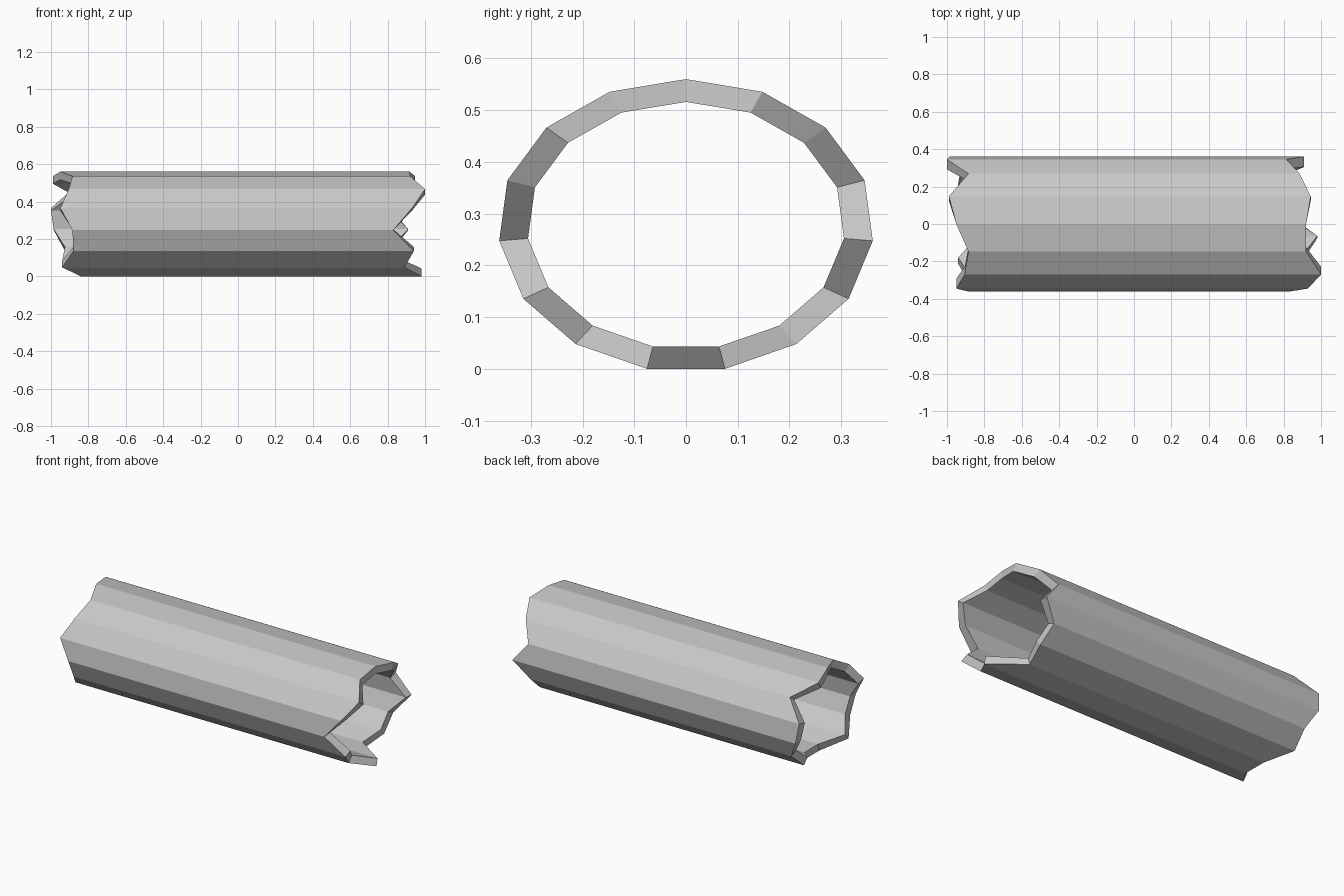
import bpy
import bmesh
import math

if "Cube" in bpy.data.objects:
    bpy.data.objects.remove(bpy.data.objects["Cube"])

SIDES = 15
CENTRE_Z = 0.277
OUTER = (0.363, 0.283)   # half width, half height
INNER = (0.307, 0.239)

# jagged end positions along x, starting at the top and turning toward +y
RIGHT = [0.92, 0.945, 0.885, 0.815, 0.91, 0.82, 0.83, 0.79,
         0.98, 0.89, 0.94, 0.83, 0.93, 1.0, 0.92]
LEFT = [-0.95, -0.99, -0.885, -1.0, -0.985, -0.925, -0.94, -0.84,
        -0.84, -0.94, -0.88, -0.885, -0.95, -0.905, -0.885]

grey = bpy.data.materials.new("grey_shell")
grey.diffuse_color = (0.58, 0.58, 0.58, 1.0)
grey.use_nodes = True
grey.node_tree.nodes["Principled BSDF"].inputs["Base Color"].default_value = grey.diffuse_color

bm = bmesh.new()


def ring(radii, ends):
    """Oval ring of vertices with a broken edge."""
    verts = []
    for k, x in enumerate(ends):
        a = 2 * math.pi * k / SIDES
        verts.append(bm.verts.new((x, radii[0] * math.sin(a),
                                   CENTRE_Z + radii[1] * math.cos(a))))
    return verts


# outer wall, right rim, inner wall, left rim
loops = [ring(OUTER, LEFT), ring(OUTER, RIGHT),
         ring(INNER, RIGHT), ring(INNER, LEFT)]
for i in range(4):
    a, b = loops[i], loops[(i + 1) % 4]
    for k in range(SIDES):
        n = (k + 1) % SIDES
        bm.faces.new((a[k], b[k], b[n], a[n]))
bmesh.ops.recalc_face_normals(bm, faces=bm.faces)

mesh = bpy.data.meshes.new("broken_tube")
bm.to_mesh(mesh)
bm.free()
mesh.materials.append(grey)
tube = bpy.data.objects.new("broken_tube", mesh)
bpy.context.collection.objects.link(tube)
